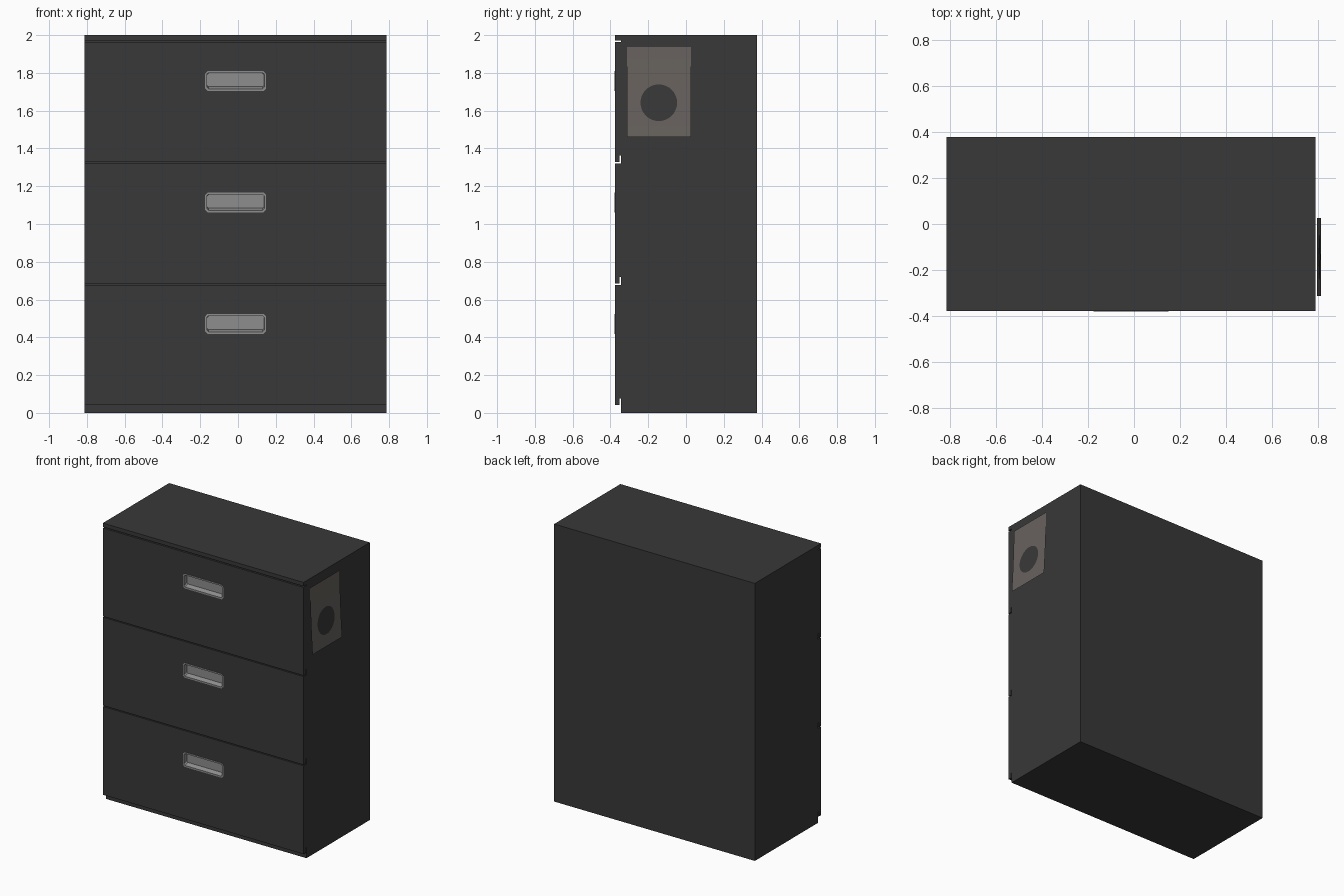
import bpy, bmesh, math

if "Cube" in bpy.data.objects:
    bpy.data.objects.remove(bpy.data.objects["Cube"])

X0, X1 = -0.813, 0.787          # cabinet sides
FRONT, BACK, CARCASS = -0.377, 0.377, -0.344
CX = (X0 + X1) / 2


def material(name, rgb):
    m = bpy.data.materials.new(name)
    m.diffuse_color = (*rgb, 1)
    m.use_nodes = True
    m.node_tree.nodes["Principled BSDF"].inputs["Base Color"].default_value = m.diffuse_color
    return m


BLACK = material("charcoal_paint", (0.040, 0.040, 0.040))
GREY = material("grey_metal", (0.270, 0.270, 0.270))
PAPER = material("taupe_paper", (0.138, 0.122, 0.111))


def finish(bm, name, mat, closed=True):
    if closed:
        bmesh.ops.recalc_face_normals(bm, faces=bm.faces)
    me = bpy.data.meshes.new(name)
    bm.to_mesh(me)
    bm.free()
    me.materials.append(mat)
    ob = bpy.data.objects.new(name, me)
    bpy.context.collection.objects.link(ob)
    return ob


def bridge(bm, a, b):
    n = len(a)
    for i in range(n):
        j = (i + 1) % n
        bm.faces.new((a[i], a[j], b[j], b[i]))


def extrude_x(name, profile, mat):
    """Sweep a (y, z) profile across the cabinet width."""
    bm = bmesh.new()
    left = [bm.verts.new((X0, y, z)) for y, z in profile]
    right = [bm.verts.new((X1, y, z)) for y, z in profile]
    bridge(bm, left, right)
    bm.faces.new(left)
    bm.faces.new(right)
    return finish(bm, name, mat)


def octagon(bm, y, hw, lo, hi, c):
    """Rectangle with clipped corners facing the front."""
    pts = [(-hw + c, lo), (hw - c, lo), (hw, lo + c), (hw, hi - c),
           (hw - c, hi), (-hw + c, hi), (-hw, hi - c), (-hw, lo + c)]
    return [bm.verts.new((CX + x, y, z)) for x, z in pts]


# Carcass with the top overhanging the drawers
extrude_x("cabinet_body", [(CARCASS, 0), (BACK, 0), (BACK, 2), (FRONT, 2),
                           (FRONT, 1.972), (CARCASS, 1.972)], BLACK)

for i in range(3):
    z = 0.042 + 0.643 * i
    top = z + 0.636
    zc = z + 0.429

    # Drawer front with a shallow notch low on its back
    drawer = extrude_x(f"drawer_front_{i + 1}",
                       [(FRONT, z), (-0.352, z), (-0.352, z + 0.035),
                        (CARCASS, z + 0.035), (CARCASS, top), (FRONT, top)], BLACK)

    # Opening for the recessed pull
    bm = bmesh.new()
    a = octagon(bm, -0.42, 0.157, zc - 0.048, zc + 0.048, 0.012)
    b = octagon(bm, -0.348, 0.157, zc - 0.048, zc + 0.048, 0.012)
    bridge(bm, a, b)
    bm.faces.new(a)
    bm.faces.new(b)
    cutter = finish(bm, "pull_cutter", BLACK)
    cutter.hide_render = True
    mod = drawer.modifiers.new("opening", "BOOLEAN")
    mod.object = cutter
    mod.solver = "EXACT"
    bpy.context.view_layer.objects.active = drawer
    bpy.ops.object.modifier_apply(modifier=mod.name)
    bpy.data.objects.remove(cutter)

    # Recessed pull: rim, sloping floor and back
    bm = bmesh.new()
    rings = [octagon(bm, FRONT + 0.001, 0.162, zc - 0.053, zc + 0.053, 0.014),
             octagon(bm, FRONT - 0.002, 0.162, zc - 0.053, zc + 0.053, 0.014),
             octagon(bm, FRONT - 0.002, 0.152, zc - 0.042, zc + 0.043, 0.009),
             octagon(bm, -0.350, 0.150, zc - 0.030, zc + 0.042, 0.007)]
    for r, s in zip(rings, rings[1:]):
        bridge(bm, r, s)
    bm.faces.new(rings[-1])
    for f in bm.faces:
        f.normal_update()
    back = bm.faces[:][-1] if bm.faces.ensure_lookup_table() is None else None
    bmesh.ops.recalc_face_normals(bm, faces=bm.faces)
    if back.normal.y > 0:
        bmesh.ops.reverse_faces(bm, faces=bm.faces)
    finish(bm, f"drawer_pull_{i + 1}", GREY, closed=False)


# Curling sheet hung on the right side
Y0, Y1, Z0, Z1 = -0.312, 0.026, 1.46, 1.937


def curl(z):
    t = (Z1 - z) / (Z1 - Z0)
    return 0.793 + 0.019 * t ** 1.5


bm = bmesh.new()
N = 16
prev = None
for k in range(N + 1):
    z = Z0 + (Z1 - Z0) * k / N
    row = [bm.verts.new((curl(z), y, z)) for y in (Y0, Y1)]
    if prev:
        bm.faces.new((prev[0], prev[1], row[1], row[0]))
    prev = row
finish(bm, "paper_sheet", PAPER, closed=False)

# Dark round mark printed on the sheet
bm = bmesh.new()
SIDES = 32
prev = None
for r in (0.0245, 0.049, 0.073, 0.097):
    ring = []
    for k in range(SIDES):
        a = 2 * math.pi * k / SIDES
        z = 1.642 + r * math.sin(a)
        ring.append(bm.verts.new((curl(z) + 0.001, -0.144 + r * math.cos(a), z)))
    if prev:
        bridge(bm, ring, prev)
    else:
        bm.faces.new(ring)
    prev = ring
finish(bm, "round_mark", BLACK, closed=False)
